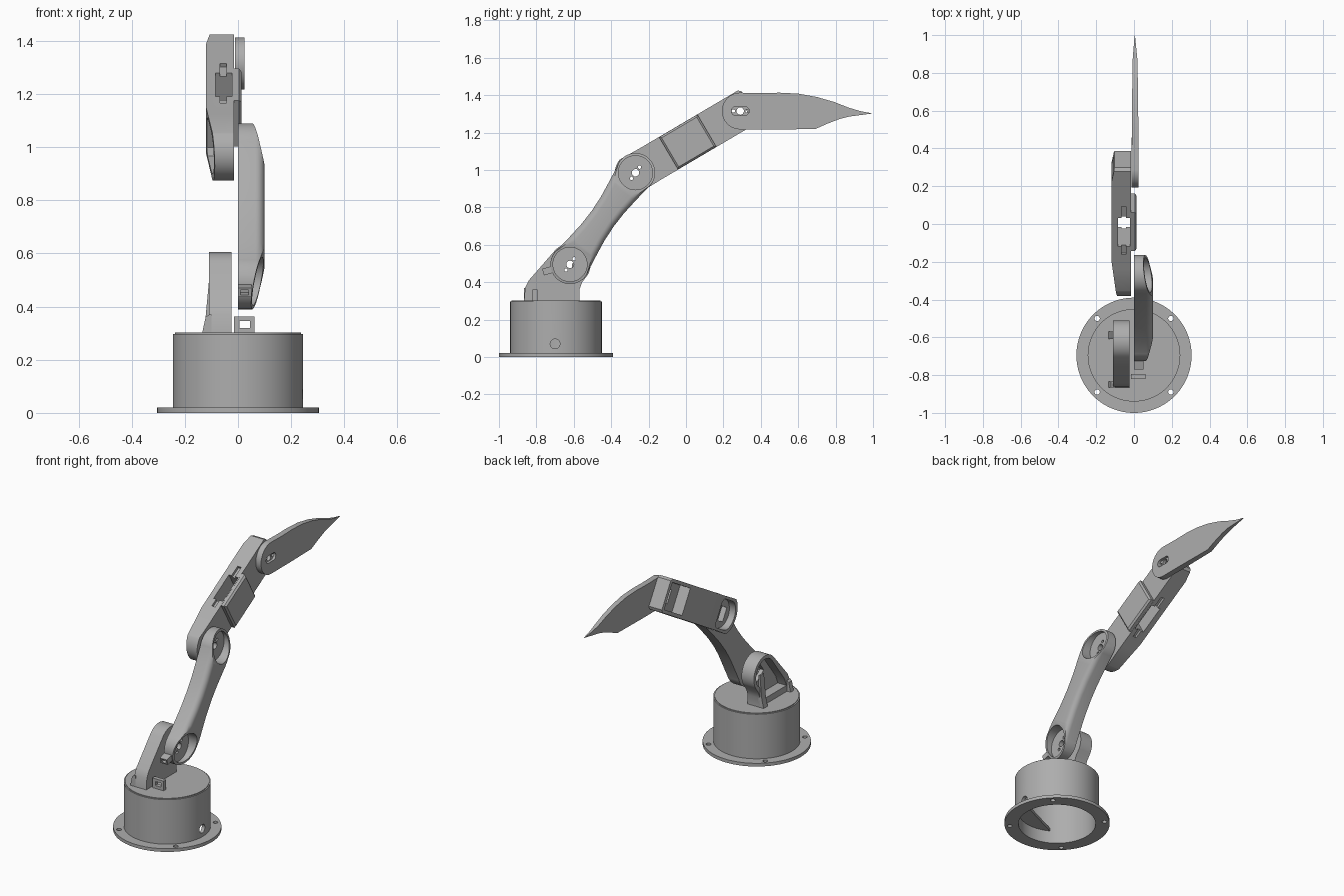
import bpy, bmesh
from math import sin, cos, radians, atan2, hypot
from mathutils import Matrix, Vector

if "Cube" in bpy.data.objects:
    bpy.data.objects.remove(bpy.data.objects["Cube"])

grey = bpy.data.materials.new("plain grey")
grey.use_nodes = True
grey.diffuse_color = (0.42, 0.42, 0.42, 1)
grey.node_tree.nodes["Principled BSDF"].inputs["Base Color"].default_value = grey.diffuse_color

SHOULDER, ELBOW, WRIST = (-0.62, 0.495), (-0.27, 0.985), (0.29, 1.315)
FLIP = Matrix.Rotation(radians(90), 4, 'X')   # profile in (s, x) instead of (s, t)
parts = []


def side(origin=(0, 0), angle=0.0):
    """Frame with s along an arm, t across it, and depth along world x."""
    c, s = cos(angle), sin(angle)
    return Matrix(((0, 0, 1, 0), (c, -s, 0, origin[0]), (s, c, 0, origin[1]), (0, 0, 0, 1)))


def span(a, b):
    d = Vector(b) - Vector(a)
    return hypot(*d), side(a, atan2(d.y, d.x))


def arc(cx, cy, r, a0=0, a1=360, n=64):
    last = n if a1 - a0 == 360 else n - 1
    angles = [radians(a0 + (a1 - a0) * i / last) for i in range(n)]
    return [(cx + r * cos(a), cy + r * sin(a)) for a in angles]


def rect(a0, a1, b0, b1):
    return [(a0, b0), (a1, b0), (a1, b1), (a0, b1)]


def loft(name, layers, frame=Matrix(), part=True):
    """Skin a stack of (profile, depth) layers and cap both ends."""
    bm = bmesh.new()
    rings = [[bm.verts.new((x, y, d)) for x, y in pts] for pts, d in layers]
    bm.faces.new(rings[0])
    bm.faces.new(rings[-1])
    for low, top in zip(rings, rings[1:]):
        for i in range(len(low)):
            j = (i + 1) % len(low)
            bm.faces.new((low[i], low[j], top[j], top[i]))
    bmesh.ops.recalc_face_normals(bm, faces=bm.faces)
    bm.transform(frame)
    mesh = bpy.data.meshes.new(name)
    bm.to_mesh(mesh)
    bm.free()
    ob = bpy.data.objects.new(name, mesh)
    bpy.context.collection.objects.link(ob)
    if part:
        mesh.materials.append(grey)
        parts.append(ob)
    else:
        ob.hide_render = True
    return ob


def prism(name, pts, d0, d1, frame=Matrix(), part=True):
    return loft(name, [(pts, d0), (pts, d1)], frame, part)


def cut(ob, pts, d0, d1, frame=Matrix()):
    """Subtract a prism from a part, trying the next solver if one gives nothing."""
    cutter = prism("cutter", pts, d0, d1, frame, part=False)
    mod = ob.modifiers.new("cut", 'BOOLEAN')
    mod.operation, mod.object = 'DIFFERENCE', cutter
    for solver in ('EXACT', 'MANIFOLD', 'FLOAT'):
        mod.solver = solver
        bpy.context.view_layer.update()
        result = bpy.data.meshes.new_from_object(
            ob.evaluated_get(bpy.context.evaluated_depsgraph_get()))
        if len(result.polygons):
            break
    ob.modifiers.clear()
    ob.data = result
    bpy.data.objects.remove(cutter)


# Base: hollow drum on a flange with four bolt holes
BY = -0.695
flange = prism("base_flange", arc(0, BY, 0.305, n=96), 0, 0.02)
drum = prism("base_drum", arc(0, BY, 0.245, n=96), 0.018, 0.297)
cut(flange, arc(0, BY, 0.224, n=96), -0.1, 0.1)
cut(drum, arc(0, BY, 0.224, n=96), -0.1, 0.27)
for x in (-0.195, 0.195):
    for y in (-0.195, 0.195):
        cut(flange, arc(x, BY + y, 0.014, n=24), -0.1, 0.1)
cut(drum, arc(-0.7, 0.07, 0.026, n=32), 0.1, 0.4, side())
prism("base_lid", arc(0, BY, 0.238, n=96), 0.29, 0.302)
prism("inner_ledge", arc(0, BY, 0.228, -120, -10, 32), 0.08, 0.1)

# Cable clip on the lid
clip = prism("cable_clip", rect(-0.015, 0.062, 0.3, 0.362), 0.795, 0.82, FLIP)
cut(clip, rect(0.005, 0.045, 0.32, 0.345), 0.7, 0.9, FLIP)

# Shoulder housing: upright plate with a motor pocket open on -x
sy, sz = SHOULDER
outline = [(-0.57, 0.3), (-0.57, 0.36), (-0.555, 0.4)] + arc(sy, sz, 0.11, -30, 140, 32) \
    + [(-0.84, 0.41), (-0.86, 0.37), (-0.866, 0.3)]
housing = prism("shoulder_housing", outline, -0.11, -0.025, side())
pocket = [(-0.6, 0.34), (-0.6, 0.4)] + arc(sy, sz, 0.088, -35, 135, 28) + [(-0.81, 0.39), (-0.83, 0.34)]
cut(housing, pocket, -0.3, -0.05, side())
cut(housing, rect(-0.06, 0.05, -0.045, 0.045), -0.3, 0.0, side(SHOULDER, radians(54)))
for name, y0, y1, top in (("rear_foot", -0.61, -0.57, 0.5), ("front_foot", -0.866, -0.835, 0.37)):
    foot = [(-0.135, 0.3), (-0.1, 0.3), (-0.1, top), (-0.109, top), (-0.122, 0.36)]
    prism("housing_" + name, foot, -y1, -y0, FLIP)


def horn_holes(ob, frame, s):
    """Centre axle hole with a screw hole on each side."""
    for ds, r in ((0, 0.02), (-0.037, 0.009), (0.037, 0.009)):
        cut(ob, arc(s + ds, 0, r, n=24), -0.3, 0.3, frame)


# Upper arm: waisted bar with a rounded face, slanted ends and round recesses
L, F = span(SHOULDER, ELBOW)
waist = [(0.2, 0.087), (0.35, 0.076), (0.5, 0.072), (0.65, 0.076), (0.8, 0.087)]


def bar(inset):
    r = 0.105 - inset
    return arc(0, 0, r, 70, 290, 48) + [(k * L, inset - t) for k, t in waist] \
        + arc(L, 0, r, -110, 110, 48) + [(k * L, t - inset) for k, t in reversed(waist)]


FILLET = 0.034
layers = [(bar(0), 0.0)]
for i in range(7):
    a = radians(15 * i)
    layers.append((bar(FILLET * (1 - cos(a))), 0.1 - FILLET * (1 - sin(a))))
arm = loft("upper_arm", layers, F)
for end, d in ((0, -1), (L, 1)):
    slant = [(end + d * 0.12, 0.046), (end + d * 0.12, 0.2), (end - d * 0.13, 0.2), (end - d * 0.13, 0.105)]
    cut(arm, slant, -0.3, 0.3, F @ FLIP)
    cut(arm, arc(end, 0, 0.091, n=64), 0.03, 0.3, F)
    horn_holes(arm, F, end)

# Cable tab at the lower end of the upper arm
T = side(SHOULDER, radians(196))
tab = prism("cable_tab", rect(0.1, 0.15, -0.018, 0.018), 0.0, 0.05, T)
cut(tab, rect(0.12, 0.2, -0.01, 0.01), 0.01, 0.04, T)

# Forearm: box beam, round at the elbow and square at the wrist
L, F = span(ELBOW, WRIST)
W, END = 0.101, L + 0.06
beam = arc(0, 0, 0.11, 110, 250, 40) + [(0.1, -W), (END - 0.015, -W), (END, -W + 0.015),
                                        (END, W - 0.015), (END - 0.015, W), (0.1, W)]
fore = prism("forearm", beam, -0.12, -0.015, F)
cut(fore, [(-0.13, -0.085), (0.16, -0.121), (0.16, -0.2), (-0.13, -0.2)], -0.3, 0.3, F @ FLIP)
cut(fore, [(END + 0.02, -0.1), (END - 0.09, -0.121), (END - 0.09, -0.2), (END + 0.02, -0.2)],
    -0.3, 0.3, F @ FLIP)
# Motor pockets with openings for the axles
cut(fore, arc(0, 0, 0.085, 90, 270, 32) + [(0.11, -0.085), (0.13, -0.06), (0.13, 0.06), (0.11, 0.085)],
    -0.3, -0.05, F)
cut(fore, rect(L - 0.14, L + 0.042, -0.08, 0.08), -0.3, -0.05, F)
cut(fore, rect(-0.045, 0.06, -0.042, 0.042), -0.3, 0.0, F)
cut(fore, rect(L - 0.065, L + 0.03, -0.042, 0.042), -0.3, 0.0, F)
# Cable window through the middle, with shallow slots either side
cut(fore, rect(0.235, 0.41, -0.085, -0.022), -0.3, 0.3, F @ FLIP)
for t0, t1 in ((-0.2, -0.085), (0.085, 0.2)):
    cut(fore, rect(0.185, 0.48, -0.067, -0.043), t0, t1, F @ FLIP)
plate = [(rect(0.205 + k, 0.443 - k, k - 0.1, 0.1 - k), d) for k, d in ((0, -0.016), (0, 0.004), (0.01, 0.014))]
loft("forearm_side_plate", plate, F)

# Blade: thin claw tapering to a point
upper = [(0.4, 1.411), (0.5, 1.413), (0.6, 1.408), (0.7, 1.39), (0.79, 1.364), (0.87, 1.333), (0.93, 1.315)]
lower = [(0.87, 1.285), (0.82, 1.272), (0.75, 1.245), (0.69, 1.218), (0.45, 1.217)]
claw = arc(*WRIST, 0.098, 90, 270, 40) + lower[::-1] + [(0.997, 1.302)] + upper[::-1]
blade = prism("claw_blade", claw, -0.012, 0.024, side())
for v in blade.data.vertices:
    k = max(0.0, (v.co.y - 0.45) / 0.55)
    v.co.x = 0.004 + (v.co.x - 0.004) * (1 - 0.35 * k - 0.6 * max(0, k - 0.75) * 4)
W2 = side(WRIST)
slot = arc(0.025, 0, 0.023, -90, 90, 16) + arc(-0.025, 0, 0.023, 90, 270, 16)
cut(blade, slot, 0.008, 0.1, W2)
horn_holes(blade, W2, 0)

# Smooth the curved walls, keep the edges crisp
bpy.ops.object.select_all(action='DESELECT')
for ob in parts:
    ob.select_set(True)
bpy.context.view_layer.objects.active = parts[0]
bpy.ops.object.shade_smooth_by_angle(angle=radians(30))
